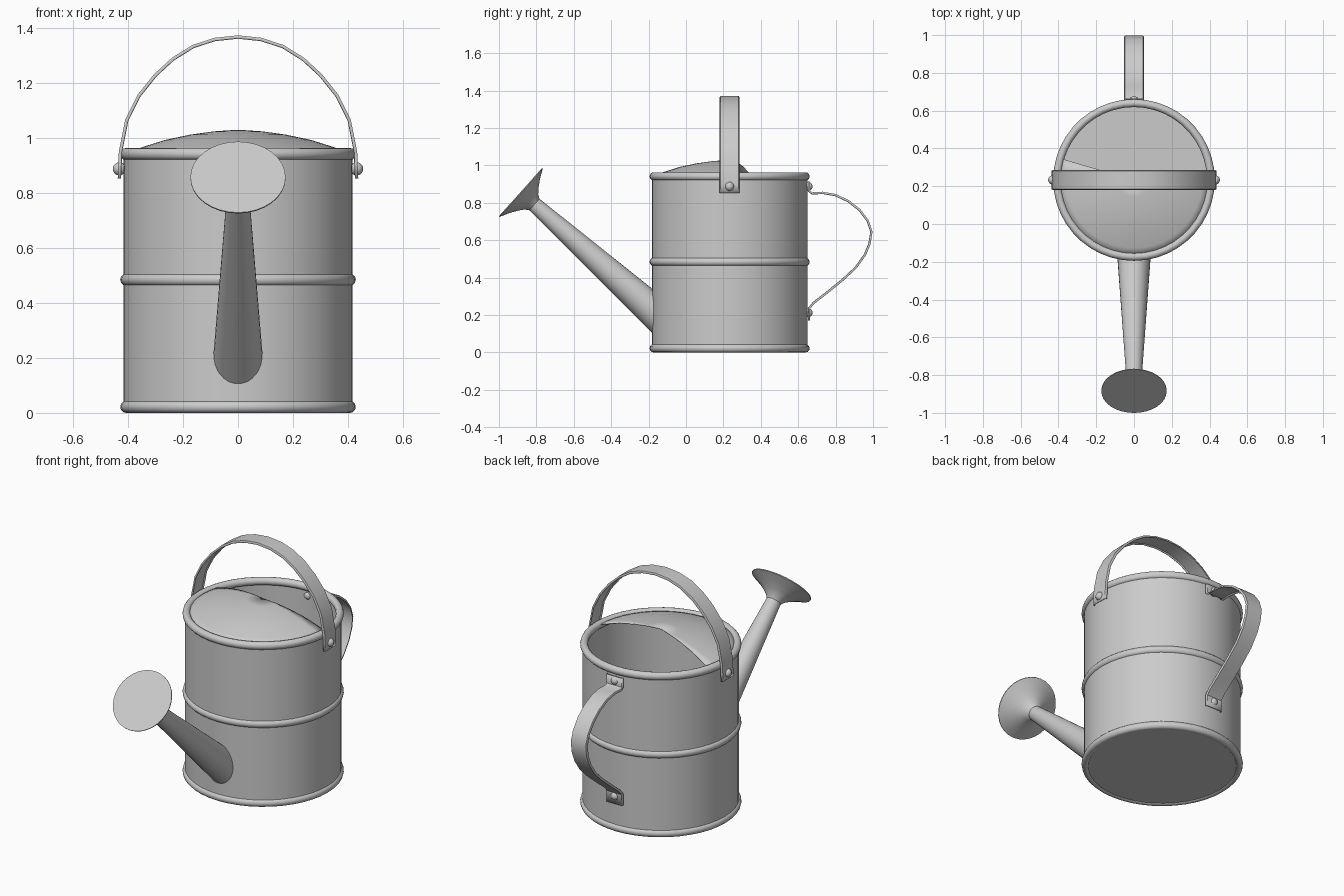
import bpy, bmesh
from math import sin, cos, pi, radians, sqrt
from mathutils import Vector

if "Cube" in bpy.data.objects:
    bpy.data.objects.remove(bpy.data.objects["Cube"])

CY = 0.233   # body axis in y
R = 0.416    # body radius


def make(name, verts, faces, angle=35):
    me = bpy.data.meshes.new(name)
    me.from_pydata([tuple(v) for v in verts], [], faces)
    bm = bmesh.new()
    bm.from_mesh(me)
    bmesh.ops.remove_doubles(bm, verts=bm.verts, dist=1e-5)
    bmesh.ops.recalc_face_normals(bm, faces=bm.faces)
    bm.to_mesh(me)
    bm.free()
    ob = bpy.data.objects.new(name, me)
    bpy.context.collection.objects.link(ob)
    bpy.ops.object.select_all(action='DESELECT')
    ob.select_set(True)
    bpy.context.view_layer.objects.active = ob
    bpy.ops.object.shade_smooth_by_angle(angle=radians(angle))
    return ob


def bridge(rows, n, wrap):
    faces = []
    for i in range(rows - 1):
        for j in range(n if wrap else n - 1):
            k = (j + 1) % n
            faces.append((i * n + j, i * n + k, (i + 1) * n + k, (i + 1) * n + j))
    return faces


def lathe(name, profile, n=44, start=0.0, sweep=2 * pi):
    full = sweep > 6.28
    cols = n if full else n + 1
    verts = []
    for r, z in profile:
        r = max(r, 1e-7)
        for j in range(cols):
            a = start + sweep * j / n
            verts.append((r * cos(a), CY + r * sin(a), z))
    return make(name, verts, bridge(len(profile), cols, full))


def thicken(ob, t):
    m = ob.modifiers.new("thickness", 'SOLIDIFY')
    m.thickness = t
    m.offset = 0


def strap(name, path, place, side=1):
    # shallow channel section swept along a flat path, lips on the inner side
    section = [(-0.052, 0.009), (-0.047, 0), (0.047, 0), (0.052, 0.009)]
    pts = [Vector(p) for p in path]
    verts = []
    for i, p in enumerate(pts):
        t = (pts[min(i + 1, len(pts) - 1)] - pts[max(i - 1, 0)]).normalized()
        nrm = Vector((t.y, -t.x)) * side
        for w, d in section:
            q = p + nrm * d
            verts.append(place(q.x, q.y, w))
    ob = make(name, verts, bridge(len(pts), 4, False))
    thicken(ob, 0.005)


def rivet(name, x, y, z):
    bpy.ops.mesh.primitive_uv_sphere_add(segments=16, ring_count=10, radius=0.024, location=(x, y, z))
    bpy.context.object.name = name
    bpy.ops.object.shade_smooth()


# open bucket body with bottom
lathe("body", [(0, 0.006), (R, 0.006), (R, 0.95), (R - 0.008, 0.95), (R - 0.008, 0.014), (0, 0.014)])

# three rolled rims
for name, z in (("bottom_rim", 0.022), ("middle_rim", 0.484), ("top_rim", 0.941)):
    ring = [(R - 0.009 + 0.021 * cos(2 * pi * k / 12), z + 0.022 * sin(2 * pi * k / 12)) for k in range(13)]
    lathe(name, ring)

# partial domed cover over the front
cover = lathe("top_cover", [(0.408, 0.942), (0.36, 0.96), (0.265, 0.99), (0.175, 1.009), (0.09, 1.021), (0, 1.027)],
              n=24, start=pi - radians(16.4), sweep=pi + radians(16.4))
thicken(cover, 0.004)

# spout and sprinkler rose share one tilted axis
AX = Vector((0, -0.746, 0.666))
UP = Vector((0, 0.666, 0.746))
FACE = Vector((0, -0.885, 0.857))


def ring_point(s, r, a):
    return FACE - AX * s + Vector((1, 0, 0)) * (r * cos(a)) + UP * (r * sin(a))


N = 32
spout = []
for j in range(N):
    spout.append(ring_point(0.08, 0.04, 2 * pi * j / N))
for j in range(N):
    # base ring follows the curved body wall
    a = 2 * pi * j / N
    s = 0.93
    for _ in range(12):
        p = ring_point(s, 0.04 + 0.047 * (s - 0.08) / 0.85, a)
        s += (CY - sqrt((R - 0.004) ** 2 - p.x ** 2) - p.y) / 0.746
    spout.append(p)
make("spout", spout, bridge(2, N, True))

profile = [(0.1, 1e-7), (0.1, 0.041), (0.078, 0.055), (0.058, 0.08), (0.032, 0.12), (0.005, 0.173),
           (0, 0.173), (0, 1e-7)]
rose = [ring_point(s, r, 2 * pi * j / N) for s, r in profile for j in range(N)]
make("sprinkler_rose", rose, bridge(len(profile), N, True))

# carrying handle over the top
half = [(0.435, 0.852), (0.433, 0.90), (0.431, 0.95), (0.408, 1.065), (0.363, 1.155), (0.303, 1.23),
        (0.24, 1.288), (0.165, 1.335), (0.085, 1.361)]
arch = [(-x, z) for x, z in half] + [(0, 1.37)] + half[::-1]
strap("carrying_handle", arch, lambda u, v, w: (u, CY + w, v))

# rear handle with flat end tabs
rear = [(0.662, 0.915), (0.662, 0.862), (0.675, 0.854), (0.73, 0.857), (0.80, 0.845), (0.87, 0.812), (0.93, 0.765),
        (0.975, 0.705), (0.995, 0.645), (0.985, 0.58), (0.96, 0.52), (0.91, 0.45), (0.84, 0.385),
        (0.75, 0.312), (0.685, 0.262), (0.662, 0.235), (0.662, 0.17)]
strap("rear_handle", rear, lambda u, v, w: (w, u, v))

# rivets
for side, x in (("left", -1), ("right", 1)):
    rivet("rivet_" + side, x * 0.431, CY, 0.887)
rivet("rivet_rear_top", 0, CY + 0.42, 0.887)
rivet("rivet_rear_bottom", 0, CY + 0.42, 0.212)
